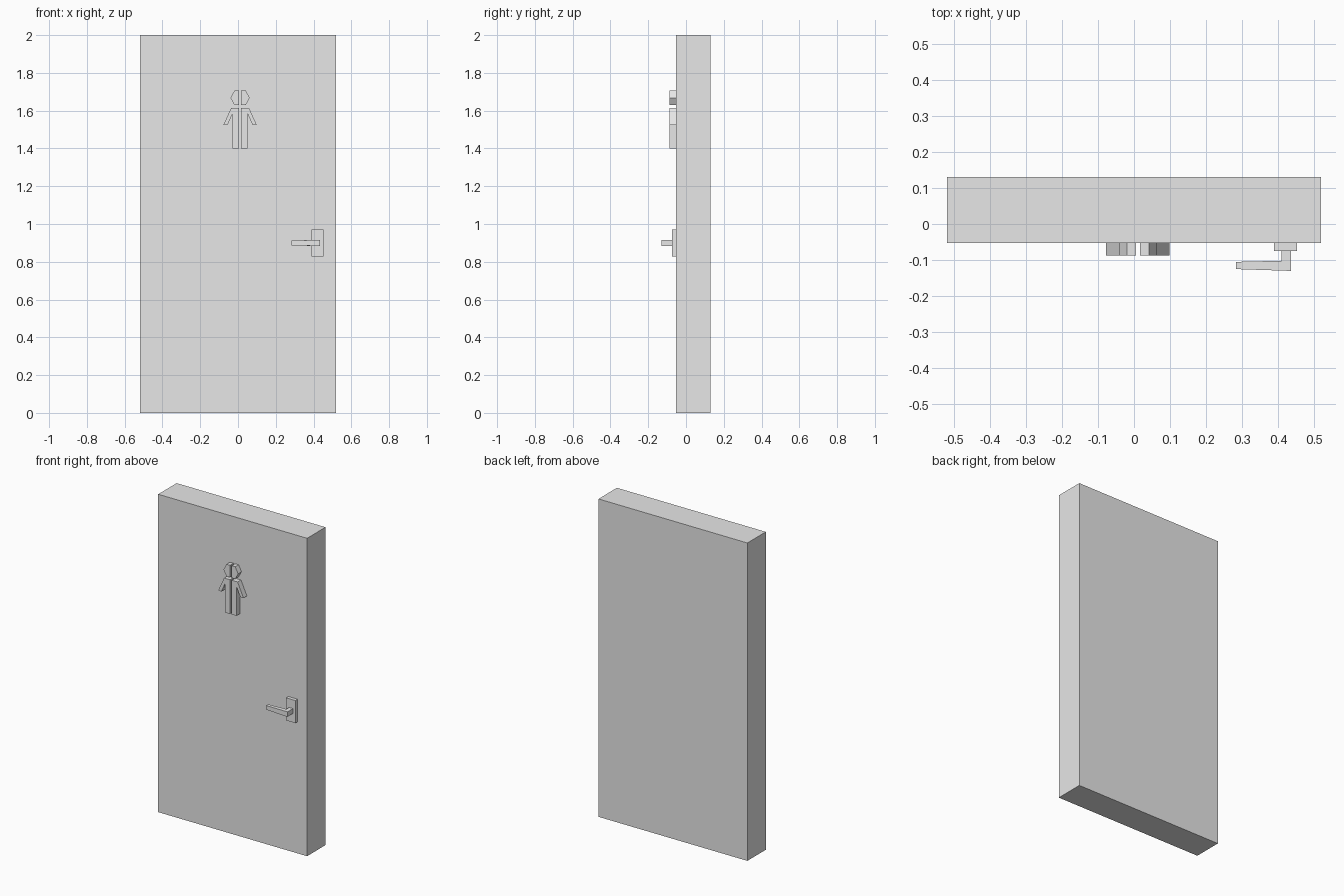
import bpy
import bmesh
from mathutils import Vector

cube = bpy.data.objects.get("Cube")
if cube:
    bpy.data.objects.remove(cube, do_unlink=True)

grey = bpy.data.materials.new("plain grey")
grey.use_nodes = True
grey.diffuse_color = (0.8, 0.8, 0.8, 1)
grey.node_tree.nodes["Principled BSDF"].inputs["Base Color"].default_value = (0.8, 0.8, 0.8, 1)

DOOR_FRONT = -0.053
SIGN_CENTRE = 0.011


def prism(name, points, offset):
    """Extrude a flat outline of 3D points along an offset."""
    bm = bmesh.new()
    face = bm.faces.new([bm.verts.new(p) for p in points])
    result = bmesh.ops.extrude_face_region(bm, geom=[face], use_keep_orig=True)
    verts = [v for v in result["geom"] if isinstance(v, bmesh.types.BMVert)]
    bmesh.ops.translate(bm, verts=verts, vec=Vector(offset))
    bmesh.ops.recalc_face_normals(bm, faces=bm.faces)
    mesh = bpy.data.meshes.new(name)
    bm.to_mesh(mesh)
    bm.free()
    mesh.materials.append(grey)
    obj = bpy.data.objects.new(name, mesh)
    bpy.context.collection.objects.link(obj)
    return obj


def box(name, x0, x1, y0, y1, z0, z1):
    outline = [(x0, y0, z0), (x1, y0, z0), (x1, y0, z1), (x0, y0, z1)]
    return prism(name, outline, (0, y1 - y0, 0))


# Door slab
box("door_slab", -0.518, 0.518, DOOR_FRONT, 0.13, 0, 2)

# Sign figure: half outlines as (distance from centre line, height)
head = [(0.006, 1.63), (0.03, 1.63), (0.051, 1.668), (0.03, 1.706), (0.006, 1.706)]
body = [(0.006, 1.4), (0.039, 1.4), (0.039, 1.585), (0.066, 1.525),
        (0.088, 1.525), (0.047, 1.615), (0.006, 1.615)]
for part, outline in (("head", head), ("body", body)):
    for side, sign in (("left", 1), ("right", -1)):
        points = [(SIGN_CENTRE + sign * d, DOOR_FRONT, z) for d, z in outline]
        prism(f"sign_{part}_{side}", points, (0, -0.034, 0))

# Handle plate
box("handle_plate", 0.388, 0.452, -0.075, DOOR_FRONT, 0.828, 0.97)

# Handle lever: L-shaped bar that narrows slightly toward its tip
bar = [(0.435, -0.075), (0.435, -0.13), (0.283, -0.125), (0.283, -0.105),
       (0.409, -0.102), (0.409, -0.075)]
lever = prism("handle_lever", [(x, y, 0.884) for x, y in bar], (0, 0, 0.031))
for v in lever.data.vertices:
    if v.co.x < 0.3:
        v.co.z = 0.9 + (v.co.z - 0.9) * 0.85
